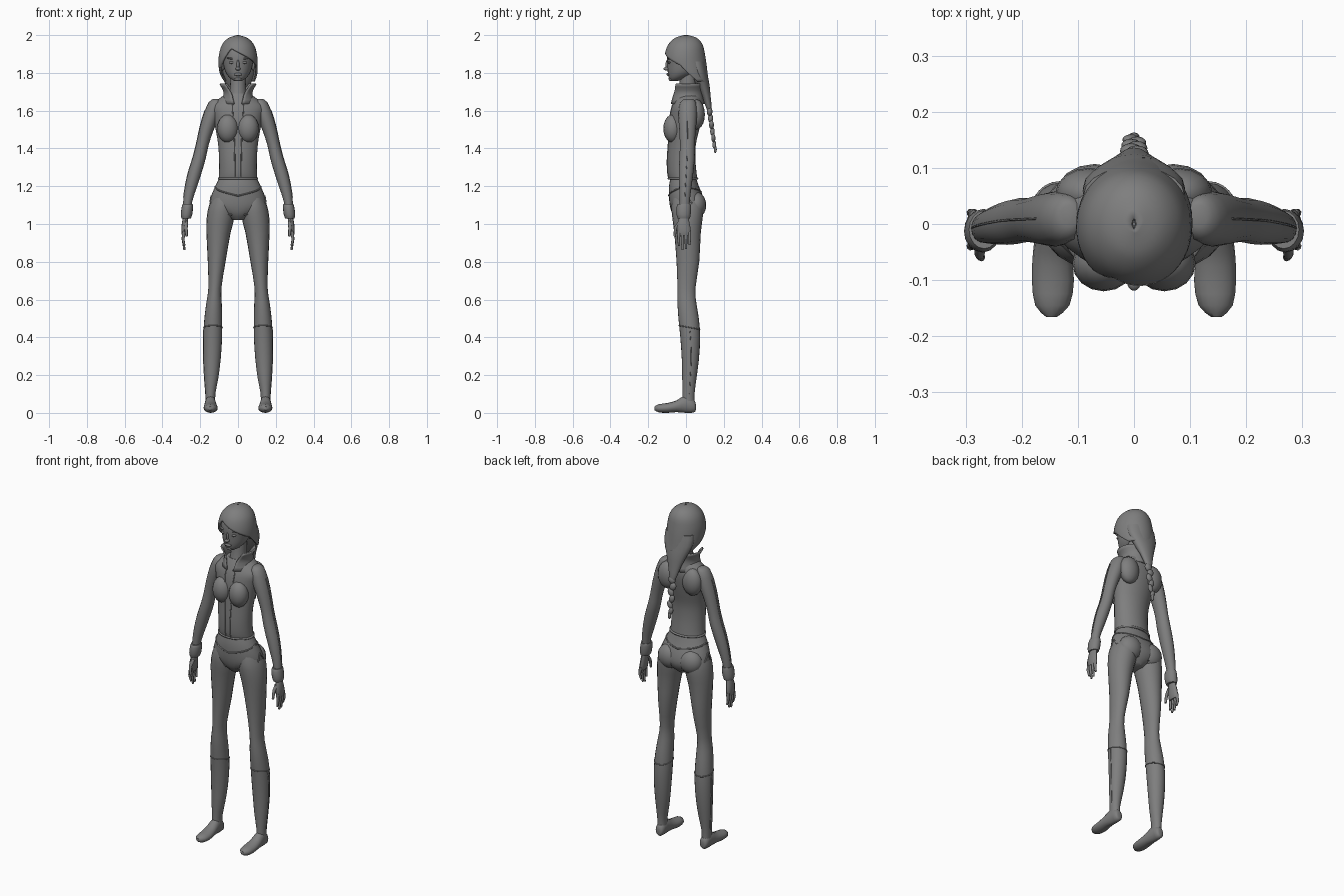
import bpy, bmesh, math
from mathutils import Vector

cube = bpy.data.objects.get("Cube")
if cube:
    bpy.data.objects.remove(cube)

grey = bpy.data.materials.new("plain_grey")
grey.use_nodes = True
GREY = (0.21, 0.21, 0.21, 1)
grey.diffuse_color = GREY
grey.node_tree.nodes["Principled BSDF"].inputs["Base Color"].default_value = GREY
meshes = []


def finish(obj, mirror):
    bpy.context.scene.collection.objects.link(obj)
    obj.data.materials.append(grey)
    if mirror:
        obj.modifiers.new("mirror", 'MIRROR')
    return obj


def from_bmesh(name, bm, mirror=False):
    bmesh.ops.recalc_face_normals(bm, faces=bm.faces)
    mesh = bpy.data.meshes.new(name)
    bm.to_mesh(mesh)
    bm.free()
    obj = finish(bpy.data.objects.new(name, mesh), mirror)
    meshes.append(obj)
    return obj


def even(rings):
    """Expand (along, half width, low, high) to full extents."""
    return [(k, -w, w, a, b) for k, w, a, b in rings]


def section(rings, t, angle, axis='Z'):
    """Point on a smooth loft; angle is measured from the front toward +x."""
    i = min(int(t), len(rings) - 2)
    f = t - i
    p = [rings[max(0, min(len(rings) - 1, i + d))] for d in (-1, 0, 1, 2)]
    k, x0, x1, b0, b1 = (
        b + f * ((c - a) + f * (2 * a - 5 * b + 4 * c - d + f * (3 * (b - c) + d - a))) / 2
        if f else b for a, b, c, d in zip(*p))
    x = (x0 + x1) / 2 + (x1 - x0) / 2 * math.sin(angle)
    b = (b0 + b1) / 2 - (b1 - b0) / 2 * math.cos(angle)
    return Vector((x, b, k) if axis == 'Z' else (x, k, b))


def grid(name, point, columns, rows, closed=True, caps=True, mirror=False):
    """Skin a surface from point(u, v)."""
    bm = bmesh.new()
    count = columns if closed else columns + 1
    rings = [[bm.verts.new(point(c / columns, r / rows)) for c in range(count)]
             for r in range(rows + 1)]
    for low, high in zip(rings, rings[1:]):
        for c in range(columns):
            d = (c + 1) % count
            bm.faces.new((low[c], low[d], high[d], high[c]))
    if caps:
        bm.faces.new(rings[0])
        bm.faces.new(rings[-1])
    return from_bmesh(name, bm, mirror)


def loft(name, rings, columns=20, detail=2, axis='Z', mirror=False):
    last = len(rings) - 1
    return grid(name, lambda u, v: section(rings, v * last, u * math.tau, axis),
                columns, last * detail, mirror=mirror)


def ball(name, place, size, mirror=False, tilt=0):
    bm = bmesh.new()
    bmesh.ops.create_uvsphere(bm, u_segments=16, v_segments=10, radius=1)
    bmesh.ops.scale(bm, vec=size, verts=bm.verts)
    turn = Vector((0, 1, 0)).to_track_quat('Y', 'Z').to_matrix()
    if tilt:
        from mathutils import Matrix
        turn = Matrix.Rotation(tilt, 3, 'Y')
    bmesh.ops.rotate(bm, matrix=turn, verts=bm.verts)
    bmesh.ops.translate(bm, vec=place, verts=bm.verts)
    return from_bmesh(name, bm, mirror)


def tube(name, points, radius, mirror=False, taper=1.0, cyclic=False):
    curve = bpy.data.curves.new(name, 'CURVE')
    curve.dimensions = '3D'
    curve.bevel_depth = radius
    curve.bevel_resolution = 2
    curve.use_fill_caps = True
    line = curve.splines.new('POLY')
    line.points.add(len(points) - 1)
    line.use_cyclic_u = cyclic
    for i, (spot, p) in enumerate(zip(line.points, points)):
        spot.co = (*p, 1)
        spot.radius = 1 + (taper - 1) * i / (len(points) - 1)
    return finish(bpy.data.objects.new(name, curve), mirror)


def seam(name, rings, height, start, end, mirror=False, radius=0.004):
    """Raised line on a loft; height(u) gives z for u from 0 to 1."""
    points = []
    for i in range(25):
        u = i / 24
        z = height(u)
        for j, (a, b) in enumerate(zip(rings, rings[1:])):
            if min(a[0], b[0]) <= z <= max(a[0], b[0]):
                t = j + (z - a[0]) / (b[0] - a[0])
                points.append(section(rings, t, math.radians(start + u * (end - start))))
                break
    return tube(name, points, radius, mirror)


# Legs and feet
leg = [(1.17, .04, .12, -.06, .06), (1.1, .015, .153, -.076, .09), (1.03, .02, .166, -.072, .088),
       (.95, .04, .167, -.062, .078), (.8, .066, .16, -.05, .07), (.66, .088, .157, -.045, .05),
       (.58, .086, .168, -.045, .055), (.5, .084, .178, -.04, .068), (.4, .084, .184, -.03, .075),
       (.28, .092, .183, -.022, .068), (.18, .105, .178, -.02, .055), (.1, .12, .172, -.018, .045),
       (.04, .12, .17, -.02, .045)]
loft("legs", leg, mirror=True)
seam("boot_tops", leg, lambda u: .45 + .01 * math.cos(u * math.tau), 0, 360, True, .003)
seam("boot_side_seams", leg, lambda u: .1 + .34 * u, 100, 90, True, .002)
foot = [(.052, .132, .158, .015, .045), (.042, .12, .17, .002, .07), (0, .118, .174, 0, .095),
        (-.05, .112, .18, .004, .066), (-.1, .107, .182, 0, .052), (-.145, .115, .176, .003, .046),
        (-.166, .138, .156, .014, .034)]
loft("feet", foot, 16, axis='Y', mirror=True)

# Hips, briefs and belt lines
pelvis = even([(1.255, .094, -.08, .05), (1.2, .12, -.09, .068), (1.14, .144, -.09, .092),
               (1.09, .145, -.084, .1), (1.05, .085, -.07, .085), (1.02, .035, -.045, .055)])
loft("pelvis", pelvis, 28, 3)
ball("buttocks", (.07, .052, 1.1), (.07, .055, .07), True)
seam("front_leg_openings", pelvis, lambda u: 1.05 + .1 * u * u, 22, 90, True)
seam("back_leg_openings", pelvis, lambda u: 1.05 + .1 * u * u, 160, 90, True)
seam("front_belt", pelvis, lambda u: 1.15 + .05 * u, 0, 90, True)
seam("back_belt", pelvis, lambda u: 1.17 + .03 * u, 180, 90, True)

# Jacket
jacket = even([(1.235, .102, -.09, .06), (1.27, .1, -.098, .056), (1.34, .1, -.1, .05),
               (1.42, .105, -.095, .052), (1.5, .118, -.09, .07), (1.57, .133, -.086, .085),
               (1.62, .142, -.076, .09), (1.66, .105, -.06, .085), (1.69, .06, -.045, .075)])
loft("jacket", jacket, 32, 3)
ball("bust", (.054, -.07, 1.505), (.056, .05, .075), True)
ball("shoulder_blades", (.08, .055, 1.58), (.06, .045, .08), True)
seam("jacket_hem", jacket, lambda u: 1.245, 0, 180, True, .006)
seam("zip_edges", jacket, lambda u: 1.24 + .4 * u, 9, 12, True, .003)

# Stand-up collar, open at the front
collar = even([(1.635, .085, -.075, .09), (1.68, .07, -.068, .082), (1.71, .072, -.068, .08),
               (1.745, .092, -.078, .086)])


def collar_point(u, v):
    gap = .2 + .65 * v
    return section(collar, v * 3, gap + u * (math.tau - 2 * gap))


collar_shell = grid("collar", collar_point, 28, 6, closed=False, caps=False)
collar_shell.modifiers.new("thickness", 'SOLIDIFY').thickness = .008

# Arms, cuffs and hands
arm = [(1.662, .1, .13, -.005, .035), (1.645, .085, .155, -.03, .052), (1.58, .095, .183, -.04, .058),
       (1.5, .128, .205, -.036, .052), (1.42, .155, .222, -.032, .046), (1.35, .17, .24, -.035, .046),
       (1.28, .19, .262, -.037, .04), (1.2, .216, .28, -.036, .03), (1.12, .242, .29, -.034, .02),
       (1.03, .255, .29, -.034, .015)]
loft("arms", arm, 16, mirror=True)
seam("sleeve_seams", arm, lambda u: 1.14 + .46 * u, 90, 90, True, .002)
cuff = [(1.105, .24, .294, -.044, .024), (1.09, .238, .298, -.05, .027), (1.05, .242, .303, -.05, .025),
        (1.03, .25, .299, -.044, .02)]
loft("cuffs", cuff, 16, mirror=True)
palm = [(1.04, .262, .29, -.035, .012), (1.0, .266, .298, -.046, .02), (.96, .27, .3, -.046, .026),
        (.94, .275, .297, -.04, .022)]
loft("palms", palm, 12, mirror=True)
for i, finger in enumerate(("index", "middle", "ring", "little")):
    y = -.036 + .018 * i
    tip = (.885, .862, .868, .89)[i]
    tube(finger + "_fingers", [(.286, y, .96), (.291, y * 1.1, .92), (.284, y, tip)],
         .0095, True, .6)
tube("thumbs", [(.275, -.03, 1.01), (.275, -.055, .98), (.272, -.06, .935)], .011, True, .6)

# Neck, head and face
loft("neck", even([(1.62, .06, -.06, .06), (1.68, .046, -.045, .055), (1.74, .042, -.035, .055),
                   (1.82, .045, -.03, .055)]), 16)
head = even([(1.757, .018, -.08, -.045), (1.772, .042, -.09, .0), (1.8, .064, -.096, .05),
             (1.84, .077, -.099, .08), (1.89, .085, -.1, .09), (1.94, .08, -.085, .08),
             (1.98, .04, -.04, .04)])
loft("head", head, 24, 3)
ball("nose_tip", (0, -.1, 1.822), (.013, .019, .01))
ball("nose_bridge", (0, -.095, 1.842), (.008, .014, .03))
ball("lips", (0, -.094, 1.792), (.022, .009, .008))
ball("chin", (0, -.078, 1.768), (.02, .014, .012))
ball("eyes", (.033, -.088, 1.855), (.016, .008, .007), True)
ball("brows", (.036, -.088, 1.876), (.024, .008, .005), True, -.15)
ball("ears", (.08, .005, 1.84), (.01, .018, .028), True)

# Hair cap with a side-swept fringe
hair = [(2, -.004, .004, -.01, .01), (1.985, -.05, .05, -.058, .058), (1.95, -.084, .084, -.094, .088),
        (1.9, -.1, .1, -.112, .1), (1.85, -.103, .104, -.114, .108), (1.8, -.097, .103, -.09, .114),
        (1.755, -.075, .092, -.04, .12)]
hairline = [(-180, 6), (-105, 6), (-75, 4.8), (-50, 3.6), (-25, 2.4), (0, 2.8), (40, 3.5),
            (75, 4.2), (105, 6), (180, 6)]


def hair_point(u, v):
    angle = 360 * u - 180
    for (a, low), (b, high) in zip(hairline, hairline[1:]):
        if a <= angle <= b:
            reach = low + (high - low) * (angle - a) / (b - a)
            return section(hair, v * reach, math.radians(angle))


hair_cap = grid("hair_cap", hair_point, 48, 16, caps=False)
hair_cap.modifiers.new("thickness", 'SOLIDIFY').thickness = .01

# Gathered hair and braid
loft("gathered_hair", even([(1.86, .09, .0, .102), (1.8, .09, .025, .112), (1.74, .066, .05, .124),
                            (1.68, .042, .082, .13), (1.62, .024, .105, .136),
                            (1.59, .012, .115, .136)]), 20)
for i in range(6):
    ball("braid_knot", (.005 * (-1) ** i, .125 + .005 * i, 1.595 - .035 * i),
         (.021 - .0015 * i, .015 - .001 * i, .024), tilt=.4 * (-1) ** i)
ball("braid_tip", (0, .155, 1.395), (.01, .008, .02))

# Smooth shading with crisp edges
bpy.ops.object.select_all(action='DESELECT')
for obj in meshes:
    obj.select_set(True)
bpy.context.view_layer.objects.active = meshes[0]
bpy.ops.object.shade_smooth_by_angle(angle=math.radians(40))
